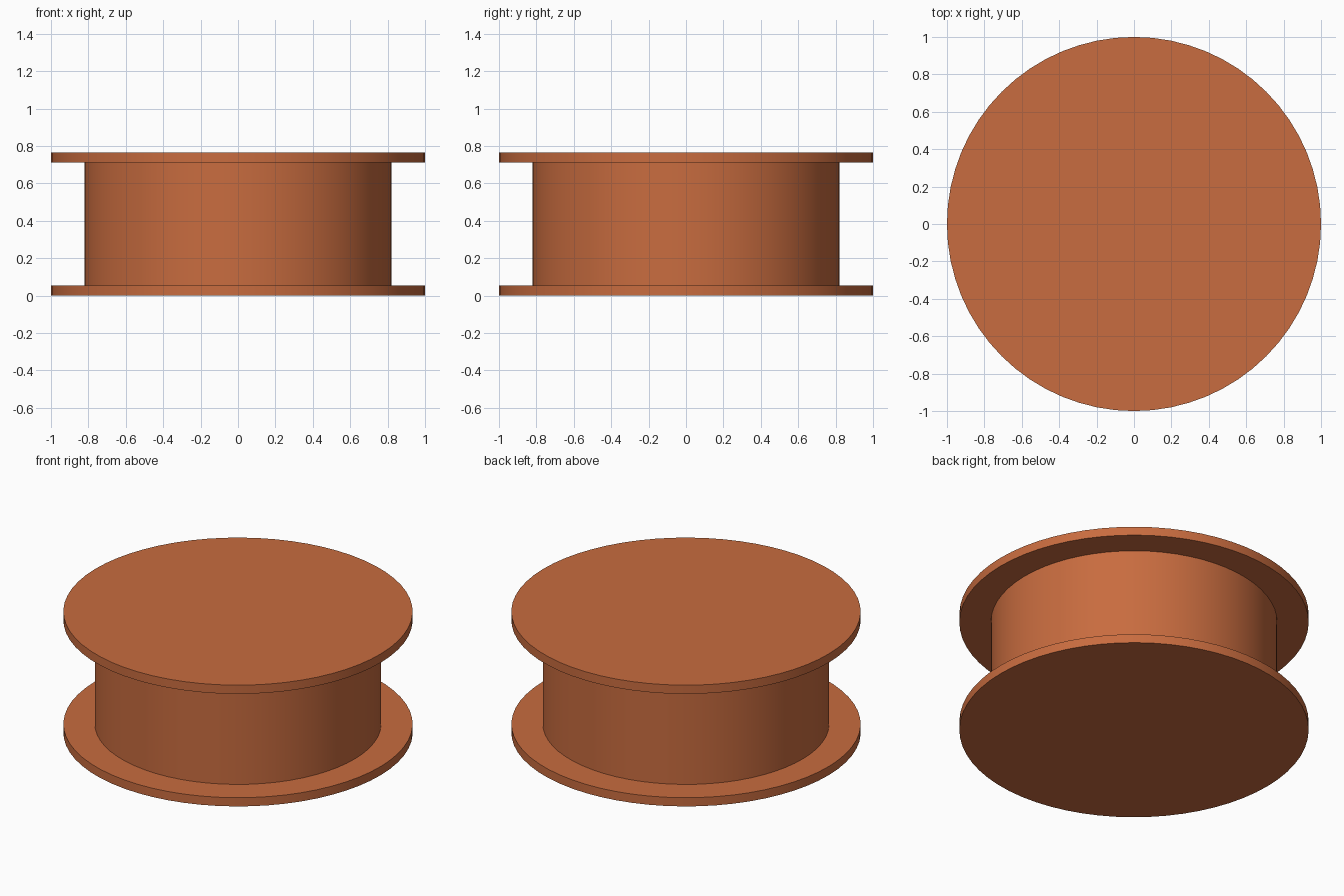
import bpy, bmesh, math

if "Cube" in bpy.data.objects:
    bpy.data.objects.remove(bpy.data.objects["Cube"])

SIDES = 64
HEIGHT, FLANGE, R_FLANGE, R_CORE = 0.766, 0.055, 1.0, 0.82

copper = bpy.data.materials.new("copper")
copper.diffuse_color = (0.58, 0.15, 0.05, 1)
copper.use_nodes = True
copper.node_tree.nodes["Principled BSDF"].inputs["Base Color"].default_value = copper.diffuse_color

# Spool: one closed profile (radius, height) revolved round z
profile = [(R_FLANGE, 0), (R_FLANGE, FLANGE), (R_CORE, FLANGE),
           (R_CORE, HEIGHT - FLANGE), (R_FLANGE, HEIGHT - FLANGE), (R_FLANGE, HEIGHT)]

bm = bmesh.new()
rings = []
for r, z in profile:
    rings.append([bm.verts.new((r * math.cos(2 * math.pi * i / SIDES),
                                r * math.sin(2 * math.pi * i / SIDES), z))
                  for i in range(SIDES)])
for a, b in zip(rings, rings[1:]):
    for i in range(SIDES):
        j = (i + 1) % SIDES
        bm.faces.new((a[i], a[j], b[j], b[i]))

# Flat end caps
bm.faces.new(rings[0][::-1])
bm.faces.new(rings[-1])

mesh = bpy.data.meshes.new("spool")
bm.to_mesh(mesh)
bm.free()
mesh.materials.append(copper)
spool = bpy.data.objects.new("spool", mesh)
bpy.context.collection.objects.link(spool)

# Smooth round walls, sharp rims
bpy.context.view_layer.objects.active = spool
spool.select_set(True)
bpy.ops.object.shade_smooth_by_angle(angle=math.radians(30))
